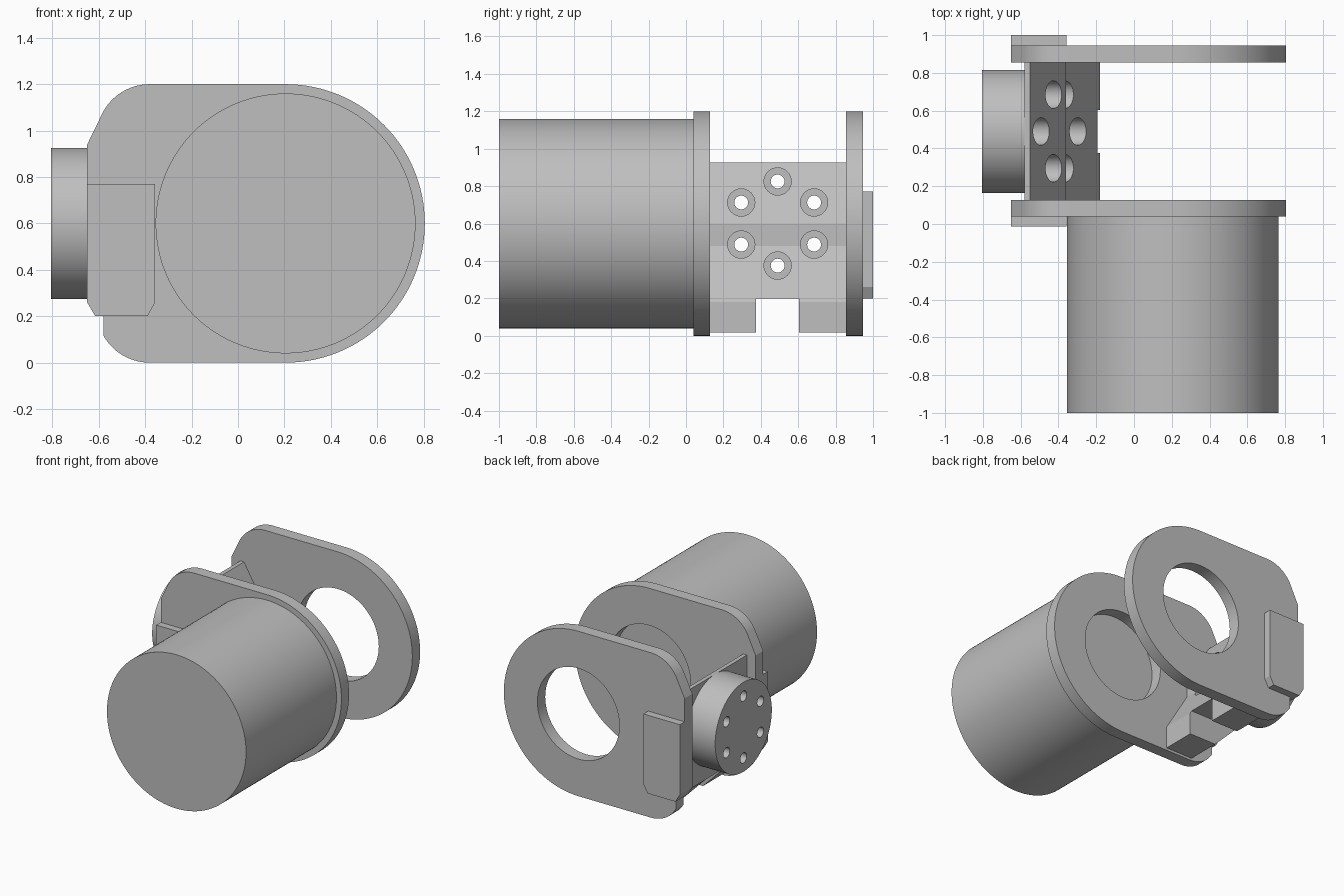
import bpy, bmesh, math
from mathutils import Matrix

if "Cube" in bpy.data.objects:
    bpy.data.objects.remove(bpy.data.objects["Cube"], do_unlink=True)

grey = bpy.data.materials.new("machined_grey")
grey.use_nodes = True
grey.diffuse_color = (0.52, 0.52, 0.52, 1)
grey.node_tree.nodes["Principled BSDF"].inputs["Base Color"].default_value = (0.52, 0.52, 0.52, 1)

MID_Z = 0.6              # height of both main axes
ARM_X = 0.205            # motor axis
FLANGE_Y = 0.49          # output flange axis


def add_object(name, bm):
    bmesh.ops.recalc_face_normals(bm, faces=bm.faces)
    mesh = bpy.data.meshes.new(name)
    bm.to_mesh(mesh)
    bm.free()
    obj = bpy.data.objects.new(name, mesh)
    bpy.context.collection.objects.link(obj)
    mesh.materials.append(grey)
    return obj


def extrude_profile(name, points, y0, y1):
    """Extrude an (x, z) outline along y."""
    bm = bmesh.new()
    face = bm.faces.new([bm.verts.new((x, y0, z)) for x, z in points])
    moved = bmesh.ops.extrude_face_region(bm, geom=[face])["geom"]
    verts = [v for v in moved if isinstance(v, bmesh.types.BMVert)]
    bmesh.ops.translate(bm, vec=(0, y1 - y0, 0), verts=verts)
    return add_object(name, bm)


def cylinder(name, axis, radius, start, end, a, b, sides=96):
    """Cylinder along x (a=y, b=z) or along y (a=x, b=z)."""
    mid = (start + end) / 2
    if axis == "X":
        matrix = Matrix.Translation((mid, a, b)) @ Matrix.Rotation(math.pi / 2, 4, "Y")
    else:
        matrix = Matrix.Translation((a, mid, b)) @ Matrix.Rotation(math.pi / 2, 4, "X")
    bm = bmesh.new()
    bmesh.ops.create_cone(bm, cap_ends=True, segments=sides, radius1=radius,
                          radius2=radius, depth=end - start, matrix=matrix)
    return add_object(name, bm)


def cut(obj, cutters):
    for cutter in cutters:
        mod = obj.modifiers.new("cut", "BOOLEAN")
        mod.operation = "DIFFERENCE"
        mod.solver = "EXACT"
        mod.object = cutter
        bpy.context.view_layer.objects.active = obj
        bpy.ops.object.modifier_apply(modifier=mod.name)
        bpy.data.objects.remove(cutter, do_unlink=True)


def arc(cx, cz, radius, start, end, steps):
    angles = [math.radians(start + (end - start) * i / steps) for i in range(steps + 1)]
    return [(cx + radius * math.cos(t), cz + radius * math.sin(t)) for t in angles]


parts = []

# Motor can
parts.append(cylinder("motor_body", "Y", 0.56, -1.0, 0.04, ARM_X, MID_Z, 128))

# Two side plates, each with a round opening
outline = (arc(ARM_X, MID_Z, 0.6, -90, 90, 64) + arc(-0.38, 0.97, 0.23, 90, 150, 14)
           + [(-0.65, 0.94), (-0.65, 0.26), (-0.615, 0.2), (-0.58, 0.2)]
           + arc(-0.38, 0.23, 0.23, 210, 270, 14))
for name, y0, y1 in (("front_plate", 0.04, 0.127), ("back_plate", 0.855, 0.945)):
    plate = extrude_profile(name, outline, y0, y1)
    cut(plate, [cylinder("bore_cutter", "Y", 0.33, y0 - (0 if y0 < 0.5 else 0.1),
                         y1 + 0.1, ARM_X, MID_Z)])
    parts.append(plate)

# Chamfered pads on the outer faces of the plates
pad = [(-0.65, 0.77), (-0.65, 0.26), (-0.615, 0.2), (-0.39, 0.2), (-0.357, 0.26), (-0.357, 0.77)]
parts.append(extrude_profile("front_pad", pad, -0.012, 0.04))
parts.append(extrude_profile("back_pad", pad, 0.945, 1.0))

# Sloped bridge between the plates, with a slot between its feet
bridge = extrude_profile("bridge", [
    (-0.58, 0.925), (-0.55, 0.925), (-0.36, 0.6), (-0.36, 0.48), (-0.18, 0.18),
    (-0.18, 0.018), (-0.4, 0.018), (-0.58, 0.2)], 0.127, 0.855)
slot = extrude_profile("slot_cutter", [(-0.8, -0.1), (0, -0.1), (0, 0.2), (-0.8, 0.2)], 0.375, 0.603)
cut(bridge, [slot])
parts.append(bridge)

# Round output flange
flange = cylinder("output_flange", "X", 0.326, -0.806, -0.58, FLANGE_Y, MID_Z)
parts.append(flange)

# Ring of six counterbored bolt holes through bridge and flange
for i in range(6):
    t = math.radians(90 + 60 * i)
    y, z = FLANGE_Y + 0.225 * math.cos(t), MID_Z + 0.225 * math.sin(t)
    cut(flange, [cylinder("bolt_cutter", "X", 0.037, -0.9, -0.5, y, z, 32)])
    cut(bridge, [cylinder("head_cutter", "X", 0.073, -0.565, 0.1, y, z, 32),
                 cylinder("bolt_cutter", "X", 0.037, -0.7, -0.5, y, z, 32)])

# Smooth round walls, keep sharp rims
for obj in parts:
    bpy.ops.object.select_all(action="DESELECT")
    obj.select_set(True)
    bpy.context.view_layer.objects.active = obj
    bpy.ops.object.shade_smooth_by_angle(angle=math.radians(25))
